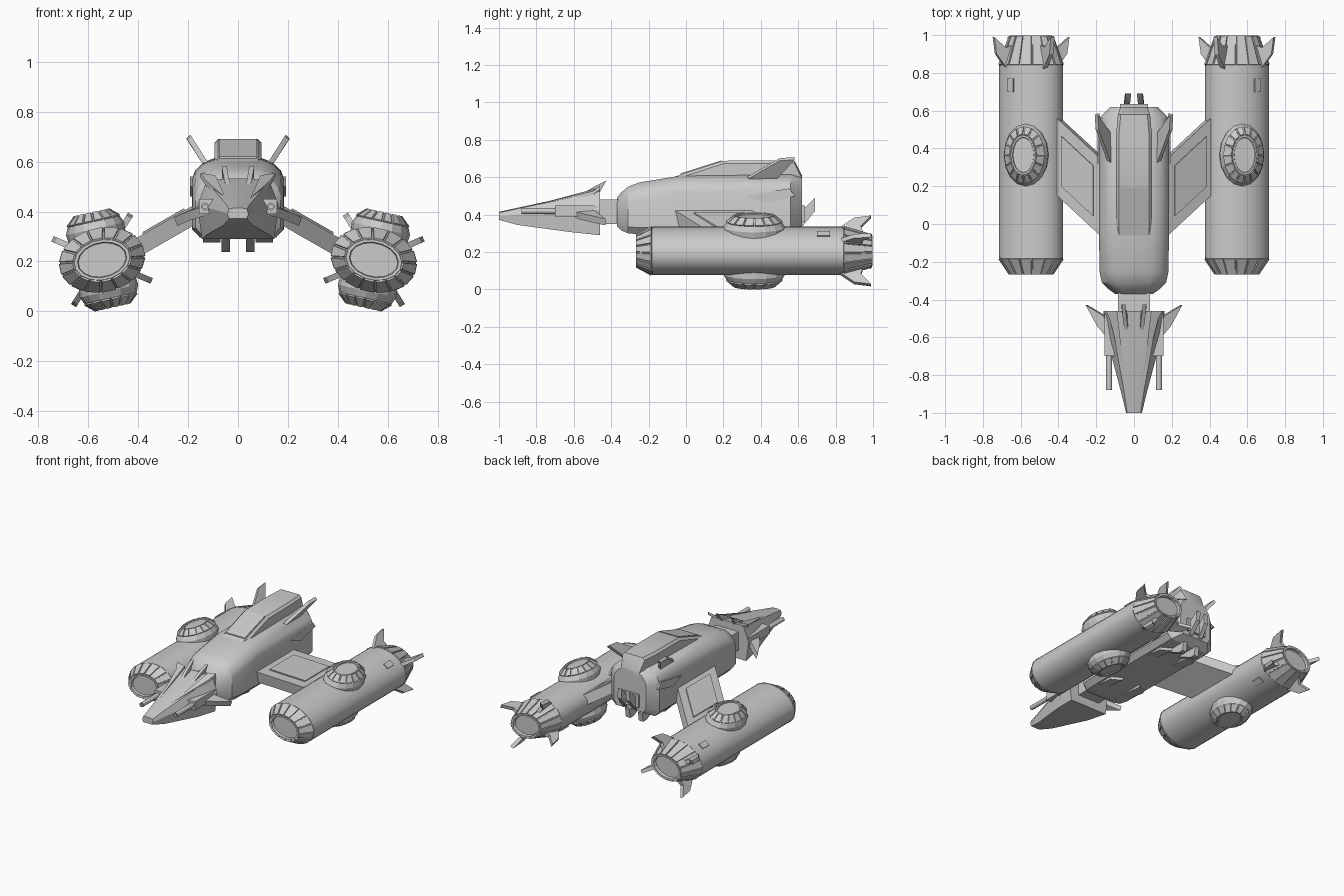
import bpy, bmesh
from math import sin, cos, pi, radians
from mathutils import Matrix, Vector

if "Cube" in bpy.data.objects:
    bpy.data.objects.remove(bpy.data.objects["Cube"])


def finish(name, bm, mirror=False, angle=28):
    bmesh.ops.recalc_face_normals(bm, faces=bm.faces)
    me = bpy.data.meshes.new(name)
    bm.to_mesh(me)
    bm.free()
    ob = bpy.data.objects.new(name, me)
    bpy.context.collection.objects.link(ob)
    bpy.ops.object.select_all(action='DESELECT')
    ob.select_set(True)
    bpy.context.view_layer.objects.active = ob
    bpy.ops.object.shade_smooth_by_angle(angle=radians(angle))
    if mirror:
        ob.modifiers.new("mirror", 'MIRROR').use_mirror_merge = False
    return ob


def loft(name, rings, mirror=False, plates=None, angle=28):
    """Skin equal-length rings; 'plates' = band whose faces become raised plates."""
    bm = bmesh.new()
    vs = [[bm.verts.new(p) for p in r] for r in rings]
    bands = []
    for a, b in zip(vs, vs[1:]):
        n = len(a)
        bands.append([bm.faces.new((a[i], a[(i + 1) % n], b[(i + 1) % n], b[i])) for i in range(n)])
    bm.faces.new(vs[0])
    bm.faces.new(vs[-1])
    if plates is not None:
        bmesh.ops.recalc_face_normals(bm, faces=bm.faces)
        bmesh.ops.inset_individual(bm, faces=bands[plates], thickness=0.004, depth=0.0)
        bmesh.ops.inset_individual(bm, faces=bands[plates], thickness=0.001, depth=0.007)
    return finish(name, bm, mirror, angle)


def prism(name, pts, off, mirror=True):
    """Flat plate: polygon thickened symmetrically by the vector off."""
    o = Vector(off) / 2
    return loft(name, [[Vector(p) - o for p in pts], [Vector(p) + o for p in pts]], mirror)


def sym(y, half):
    """Closed symmetric cross-section at y from right-hand (x, z) points."""
    return [(x, y, z) for x, z in half] + [(-x, y, z) for x, z in reversed(half)]


def box(name, x, y, z, mirror=True):
    return loft(name, [[(x[0], v, z[0]), (x[1], v, z[0]), (x[1], v, z[1]), (x[0], v, z[1])] for v in y], mirror)


def tube(name, x, z, spec, n=12):
    return loft(name, [[(x + r * cos(2 * pi * i / n), y, z + r * sin(2 * pi * i / n))
                        for i in range(n)] for y, r in spec], True)


# Main hull and its raised spine
def hull_section(y, w, zb, zt):
    return sym(y, [(w * .82, zb), (w, zb + .035), (w, zt - .085), (w * .93, zt - .05),
                   (w * .75, zt - .018), (w * .5, zt)])


loft("hull", [hull_section(*s) for s in [
    (-.37, .10, .34, .49), (-.345, .135, .315, .52), (-.31, .17, .30, .55), (-.25, .183, .295, .572),
    (-.03, .185, .295, .608), (.56, .185, .295, .615), (.62, .125, .33, .60)]])
loft("spine", [sym(y, [(w, .55), (w, z - .015), (w - .015, z)]) for y, w, z in [
    (-.07, .095, .60), (.2, .095, .688), (.47, .095, .69), (.58, .085, .69), (.62, .07, .61)]])
loft("spine_panel", [sym(y, [(.075, z - .02), (.075, z)]) for y, z in [(-.03, .62), (.19, .69)]])

# Hull fins, rear exhaust, tail prongs, underside vents
prism("hull_fin", [(.125, .31, .585), (.195, .50, .695), (.2, .58, .70), (.125, .475, .585)], (.016, 0, -.014))
prism("hull_side_plate", [(.187, .32, .50), (.187, .55, .54), (.187, .585, .5), (.187, .42, .46)], (.012, 0, 0))
box("exhaust_frame", (-.075, .075), (.60, .635), (.36, .45), False)
prism("tail_prong", [(.04, .58, .34), (.04, .625, .34), (.033, .69, .42), (.03, .69, .49), (.04, .60, .40)],
      (.03, 0, 0))
prism("belly_skid", [(.05, .40, .30), (.05, .58, .30), (.05, .57, .237), (.05, .53, .237)], (.034, 0, 0))
for i, y in enumerate((-.2, .3)):
    loft("belly_vent_%d" % i, [[(.07, y, .30), (.14, y, .30), (.14, y, .293), (.07, y, .293)],
                               [(.07, y + .17, .30), (.14, y + .13, .30), (.14, y + .13, .275),
                                (.07, y + .17, .275)]], True)

# Neck and head
box("neck", (-.085, .085), (-.48, -.35), (.35, .48), False)
loft("head", [sym(y, h) for y, h in [
    (-1.0, [(.035, .372), (.042, .39), (.036, .41), (.015, .415)]),
    (-.9, [(.058, .345), (.066, .40), (.05, .432), (.02, .437)]),
    (-.62, [(.125, .307), (.14, .42), (.10, .49), (.035, .497)]),
    (-.46, [(.145, .29), (.163, .425), (.125, .525), (.045, .532)])]], angle=15)
prism("crest_fin", [(.035, -.61, .48), (.05, -.49, .55), (.055, -.425, .582), (.055, -.45, .54), (.04, -.47, .50)],
      (.02, 0, 0))
prism("brow_plate", [(.05, -.80, .445), (.13, -.50, .515), (.15, -.46, .545), (.09, -.46, .535)], (0, 0, .02))
prism("cheek_fin", [(.14, -.60, .40), (.19, -.54, .385), (.25, -.43, .36), (.215, -.45, .375), (.15, -.49, .405)],
      (.012, 0, .035))

# Nose guns
box("gun_housing", (.10, .157), (-.70, -.47), (.39, .45))
tube("gun_barrel", .132, .42, [(-.69, .016), (-.88, .016), (-.88, .009), (-.86, .009)])

# Wings with raised panels
def wing_pts(u0, u1, v0, v1, lift=0.0):
    """Points on the upper wing plane: u across the span, v along the chord."""
    def at(u, v):
        return (.16 + .27 * u, -.07 + .25 * u + .41 * v, .395 - .155 * u + lift)
    return [at(u0, v0), at(u1, v0), at(u1, v1), at(u0, v1)]


prism("wing", wing_pts(0, 1, 0, 1), (.02, 0, .07))
prism("wing_panel", wing_pts(.2, .82, .15, .8, .042), (.005, 0, .014))

# Engine pods: leaning elliptical tubes
POD = Matrix.Translation((.545, 0, .206)) @ Matrix.Rotation(radians(12.5), 4, 'Y')


def pod_ring(y, rx, rz, n):
    return [POD @ Vector((rx * cos(2 * pi * (i + .5) / n), y, rz * sin(2 * pi * (i + .5) / n))) for i in range(n)]


loft("engine_tube", [pod_ring(y, .172, .127, 32) for y in (-.18, .84)], True)
for name, y0, y1, y2 in (("engine_intake", -.18, -.267, -.25), ("engine_nozzle", .84, .997, .975)):
    loft(name, [pod_ring(y0, .171, .126, 16), pod_ring(y1, .113, .08, 16), pod_ring(y1, .10, .07, 16),
                pod_ring(y2, .097, .067, 16)], True, plates=0, angle=10)

# Domes above and below each pod
for name, s in (("upper_dome", 1), ("lower_dome", -1)):
    rings = []
    for rx, ry, h in [(.115, .16, .08), (.12, .165, .128), (.108, .15, .155), (.066, .105, .193),
                      (.058, .095, .193), (.056, .092, .187)]:
        rings.append([POD @ Vector((rx * cos(2 * pi * i / 16), .365 + ry * sin(2 * pi * i / 16), s * h))
                      for i in range(16)])
    loft(name, rings, True, plates=2, angle=10)

# Four swept tail fins round each nozzle
for i, deg in enumerate((23, 122, 203, 302)):
    a = radians(deg)
    d, t = Vector((cos(a), 0, sin(a))), Vector((-sin(a), 0, cos(a)))
    c = Vector((.545, 0, .206))
    prism("engine_fin_%d" % i, [c + d * r + Vector((0, y, 0)) for y, r in
                                [(.80, .11), (.82, .14), (.90, .203), (.99, .216), (.935, .15), (.95, .10)]],
          t * .024)

# Small vents on the flanks of each pod
for i, deg in enumerate((60, 240)):
    a = radians(deg)
    p = Vector((.170 * cos(a), 0, .125 * sin(a)))
    e = Vector((-.172 * sin(a), 0, .127 * cos(a))).normalized()
    n = Vector((e.z, 0, -e.x))
    R = POD.to_3x3()
    prism("engine_vent_%d" % i, [POD @ (p + e * u + Vector((0, y, 0))) for u, y in
                                 [(-.02, .70), (.02, .70), (.02, .77), (-.02, .77)]], R @ n * .016)
